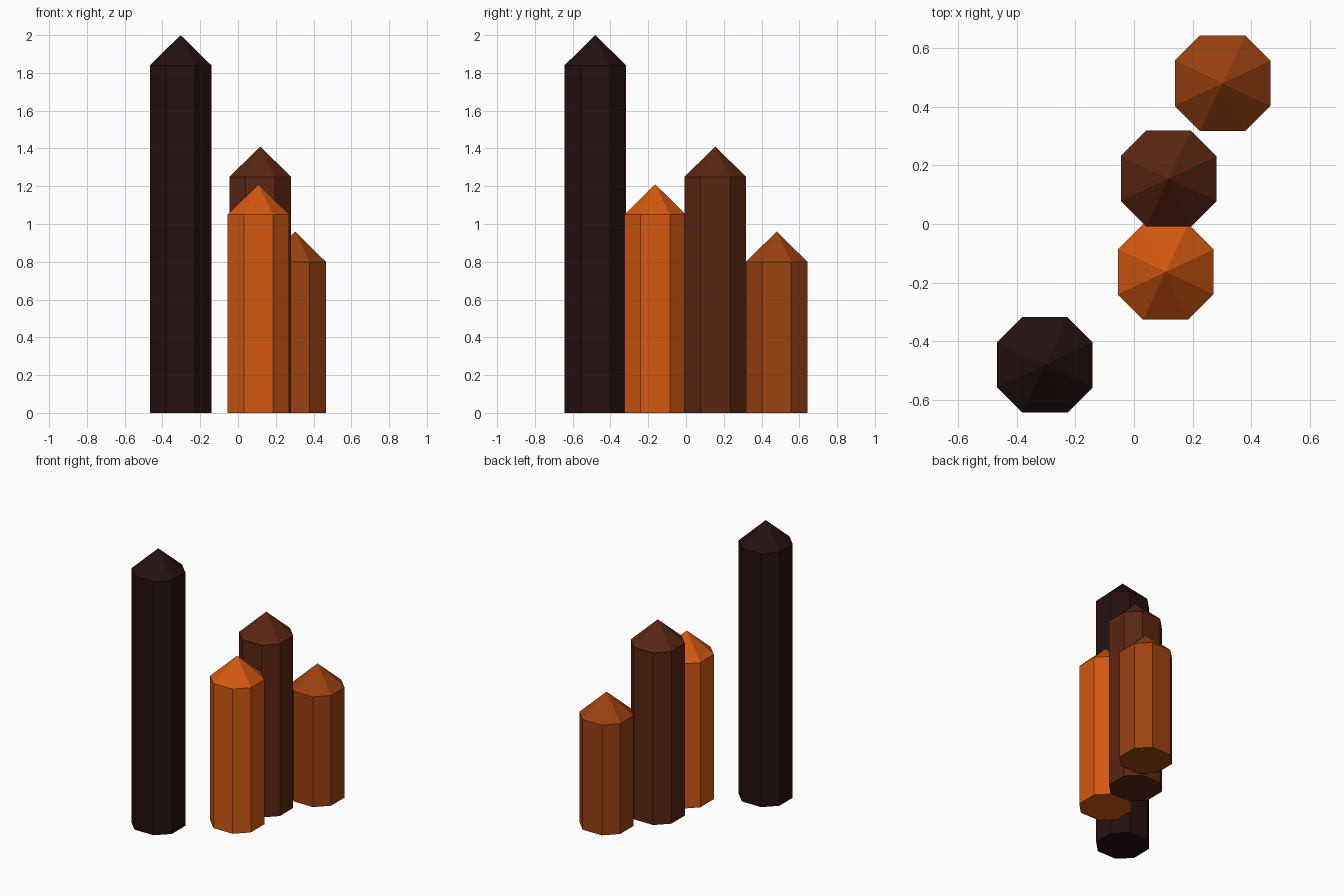
import bpy
import bmesh

cube = bpy.data.objects.get("Cube")
if cube:
    bpy.data.objects.remove(cube, do_unlink=True)

HALF = 0.163   # half width across the flats
SIDE = 0.077   # half length of the four axis-facing sides
TIP = 0.16     # height of the pointed cap


def material(name, rgb):
    mat = bpy.data.materials.new(name)
    mat.use_nodes = True
    colour = (*rgb, 1.0)
    mat.diffuse_color = colour
    mat.node_tree.nodes["Principled BSDF"].inputs["Base Color"].default_value = colour
    return mat


# Eight-sided pillar with a pyramid cap
def pillar(name, x, y, shoulder, mat):
    ring = [(SIDE, -HALF), (HALF, -SIDE), (HALF, SIDE), (SIDE, HALF),
            (-SIDE, HALF), (-HALF, SIDE), (-HALF, -SIDE), (-SIDE, -HALF)]
    bm = bmesh.new()
    low = [bm.verts.new((px, py, 0)) for px, py in ring]
    high = [bm.verts.new((px, py, shoulder)) for px, py in ring]
    apex = bm.verts.new((0, 0, shoulder + TIP))
    bm.faces.new(low[::-1])
    for i in range(8):
        j = (i + 1) % 8
        bm.faces.new((low[i], low[j], high[j], high[i]))
        bm.faces.new((high[i], high[j], apex))
    bmesh.ops.recalc_face_normals(bm, faces=bm.faces)
    mesh = bpy.data.meshes.new(name)
    bm.to_mesh(mesh)
    bm.free()
    mesh.materials.append(mat)
    obj = bpy.data.objects.new(name, mesh)
    obj.location = (x, y, 0)
    bpy.context.collection.objects.link(obj)


# Four pillars: name, x, y, shoulder height, colour
pillar("tall_pillar", -0.304, -0.48, 1.84, material("near black brown", (0.019, 0.005, 0.005)))
pillar("front_pillar", 0.108, -0.163, 1.05, material("bright orange", (0.658, 0.098, 0.005)))
pillar("middle_pillar", 0.118, 0.155, 1.25, material("dark brown", (0.102, 0.019, 0.006)))
pillar("short_pillar", 0.302, 0.48, 0.80, material("rust orange", (0.328, 0.054, 0.005)))
